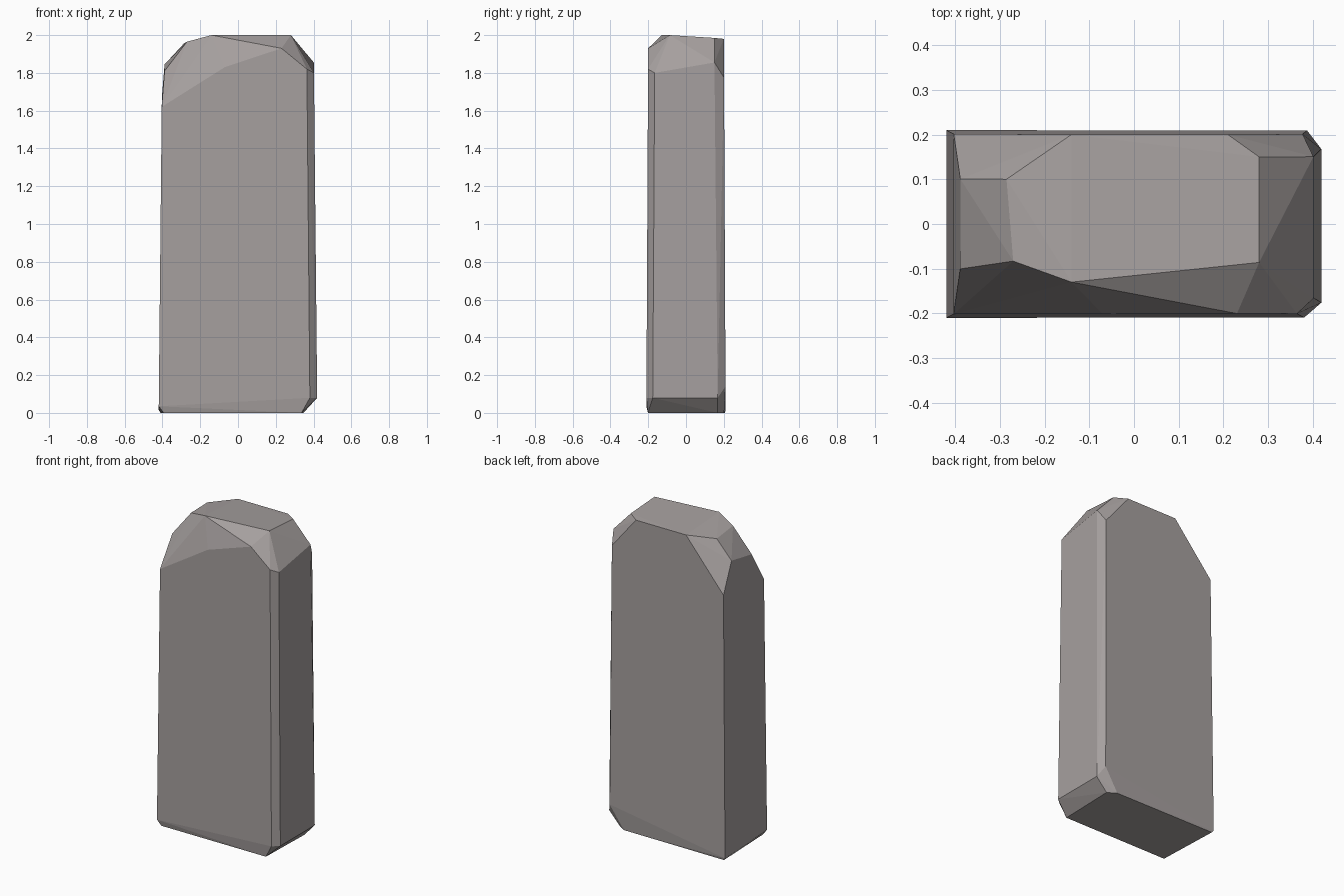
import bpy, bmesh, math

# One flat warm grey for the whole stone
stone = bpy.data.materials.new("warm grey stone")
stone.diffuse_color = (0.38, 0.35, 0.345, 1.0)

# Chipped corners of the slab, before the slight taper (wider at the foot)
foot = [
    (-0.375, -0.192, 0), (0.32, -0.192, 0), (0.33, 0.16, 0),
    (0.28, 0.192, 0), (-0.39, 0.196, 0),
    (-0.40, -0.20, 0.035), (-0.40, 0.20, 0.015),
    (0.363, -0.20, 0.08), (0.40, -0.168, 0.08),
    (0.40, 0.16, 0.08), (0.37, 0.20, 0.14),
]
shoulders = [
    (-0.40, -0.20, 1.62), (-0.07, -0.20, 1.83), (0.23, -0.20, 1.93),
    (0.363, -0.20, 1.82), (0.40, -0.165, 1.80),
    (0.40, 0.15, 1.855), (0.375, 0.20, 1.775),
    (-0.40, 0.20, 1.67), (-0.387, 0.10, 1.845), (-0.387, -0.10, 1.81),
]
crown = [
    (-0.14, -0.13, 2.0), (0.28, -0.086, 2.0), (0.28, 0.15, 1.985),
    (0.21, 0.20, 1.98), (-0.14, 0.20, 1.98),
    (-0.285, 0.10, 1.957), (-0.27, -0.083, 1.965),
]


def taper(p):
    x, y, z = p
    s = 1 + 0.05 * (1 - z / 2)
    return (x * s, y * s, z)


# Wrap the corners into a solid and merge the coplanar triangles into flat facets
bm = bmesh.new()
for p in foot + shoulders + crown:
    bm.verts.new(taper(p))
bmesh.ops.convex_hull(bm, input=bm.verts[:])
loose = [v for v in bm.verts if not v.link_faces]
bmesh.ops.delete(bm, geom=loose, context='VERTS')
bmesh.ops.dissolve_limit(bm, angle_limit=math.radians(1.5),
                         verts=bm.verts[:], edges=bm.edges[:])
bmesh.ops.recalc_face_normals(bm, faces=bm.faces[:])

mesh = bpy.data.meshes.new("standing_stone")
bm.to_mesh(mesh)
bm.free()
mesh.materials.append(stone)
bpy.context.collection.objects.link(bpy.data.objects.new("standing_stone", mesh))
